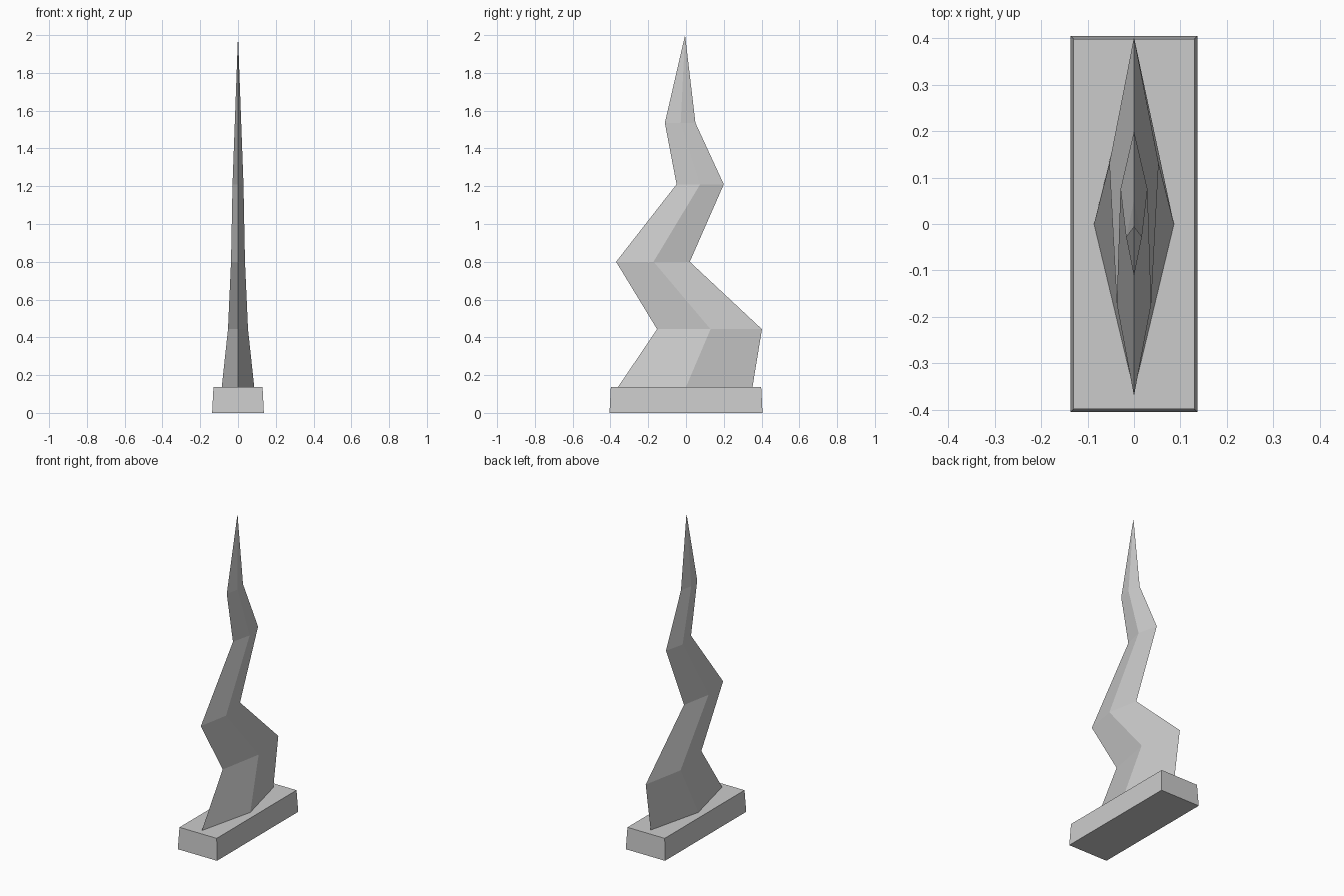
import bpy, bmesh

if "Cube" in bpy.data.objects:
    bpy.data.objects.remove(bpy.data.objects["Cube"])


def loft(name, rings, tip=None):
    """Skin a stack of four-sided rings, closing with a cap or a point."""
    bm = bmesh.new()
    loops = [[bm.verts.new(p) for p in ring] for ring in rings]
    bm.faces.new(loops[0][::-1])
    for a, b in zip(loops, loops[1:]):
        for i in range(4):
            j = (i + 1) % 4
            bm.faces.new((a[i], a[j], b[j], b[i]))
    top = loops[-1]
    if tip:
        t = bm.verts.new(tip)
        for i in range(4):
            bm.faces.new((top[i], top[(i + 1) % 4], t))
    else:
        bm.faces.new(top)
    bmesh.ops.recalc_face_normals(bm, faces=bm.faces)
    mesh = bpy.data.meshes.new(name)
    bm.to_mesh(mesh)
    bm.free()
    obj = bpy.data.objects.new(name, mesh)
    bpy.context.collection.objects.link(obj)
    return obj


def rectangle(hx, hy, z):
    return [(-hx, -hy, z), (hx, -hy, z), (hx, hy, z), (-hx, hy, z)]


def diamond(z, front, ridge, back, hx):
    return [(0, front, z), (hx, ridge, z), (0, back, z), (-hx, ridge, z)]


# Slightly tapered rectangular plinth
loft("base", [rectangle(0.137, 0.405, 0), rectangle(0.13, 0.398, 0.137)])

# Zigzag blade: height, front edge, side ridge, back edge, half thickness
sections = [
    (0.137, -0.36, 0.0, 0.352, 0.086),
    (0.443, -0.153, 0.13, 0.402, 0.053),
    (0.80, -0.37, -0.172, 0.02, 0.037),
    (1.21, -0.05, 0.075, 0.20, 0.029),
    (1.535, -0.112, -0.028, 0.05, 0.017),
]
loft("blade", [diamond(*s) for s in sections], tip=(0, -0.005, 2.0))
